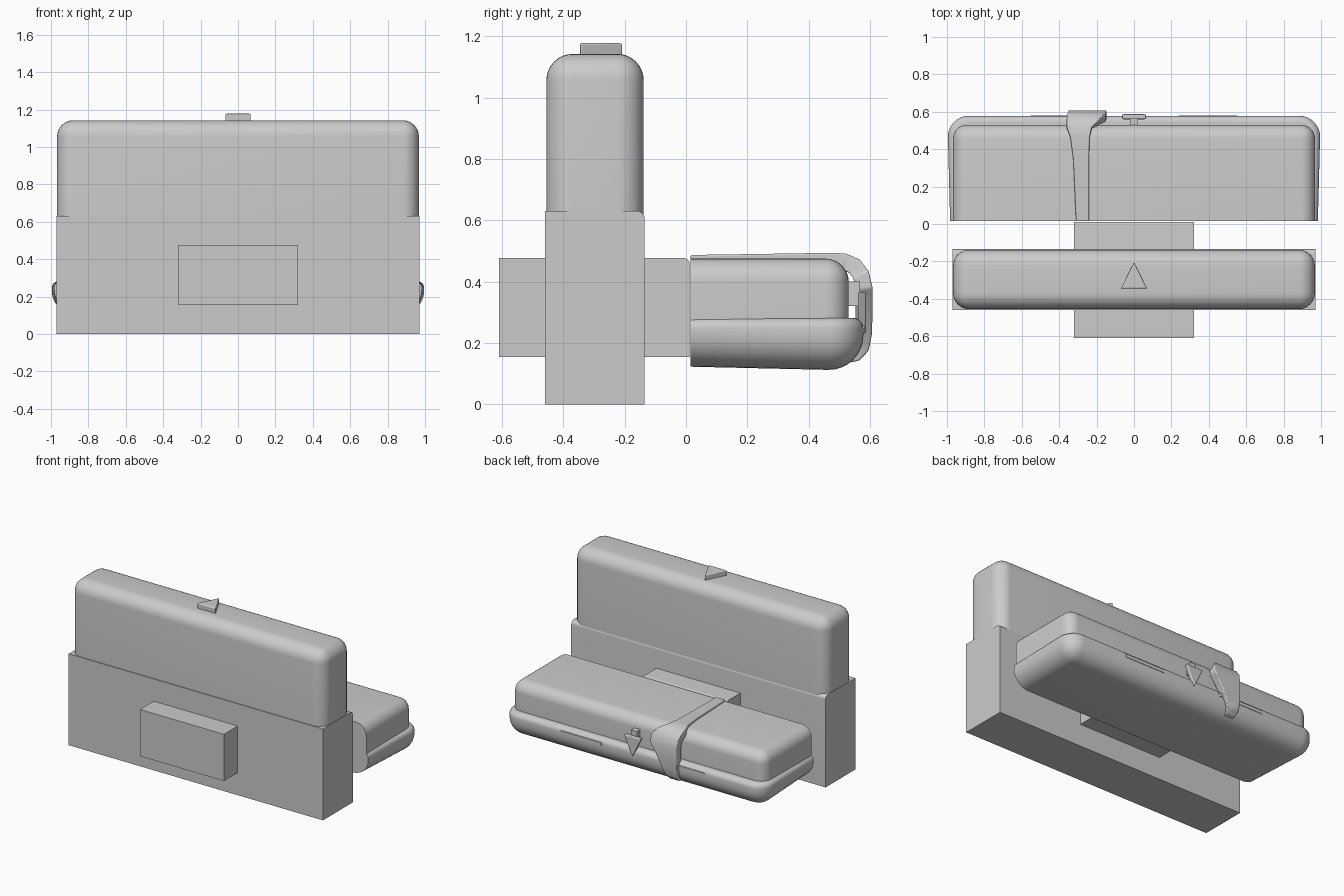
import bpy, bmesh
from mathutils import Vector

if "Cube" in bpy.data.objects:
    bpy.data.objects.remove(bpy.data.objects["Cube"])


def finish(name, bm, bevel=0):
    bmesh.ops.recalc_face_normals(bm, faces=bm.faces)
    me = bpy.data.meshes.new(name)
    bm.to_mesh(me)
    bm.free()
    ob = bpy.data.objects.new(name, me)
    bpy.context.collection.objects.link(ob)
    bpy.ops.object.select_all(action='DESELECT')
    ob.select_set(True)
    bpy.context.view_layer.objects.active = ob
    bpy.ops.object.shade_smooth_by_angle(angle=0.6)
    if bevel:
        m = ob.modifiers.new("soft_edges", 'BEVEL')
        m.width, m.segments = bevel, 3
        m.limit_method = 'ANGLE'
    return ob


def block(name, lo, hi, rounds=(), shape=None):
    """Box; rounds = list of (edge test on its two points, radius); shape moves corners."""
    bm = bmesh.new()
    bmesh.ops.create_cube(bm, size=1)
    for v in bm.verts:
        v.co = Vector([lo[i] if v.co[i] < 0 else hi[i] for i in range(3)])
    if shape:
        for v in bm.verts:
            shape(v.co)
    for test, r in rounds:
        edges = [e for e in bm.edges if test(e.verts[0].co, e.verts[1].co)]
        bmesh.ops.bevel(bm, geom=edges, offset=r, offset_type='OFFSET',
                        segments=8, profile=0.5, affect='EDGES', clamp_overlap=True)
    return finish(name, bm)


def prism(name, pts, depth, bevel):
    bm = bmesh.new()
    f = bm.faces.new([bm.verts.new(p) for p in pts])
    g = bmesh.ops.extrude_face_region(bm, geom=[f])["geom"]
    bmesh.ops.translate(bm, vec=depth, verts=[v for v in g if isinstance(v, bmesh.types.BMVert)])
    return finish(name, bm, bevel)


# Upright housing: square base and rounded upper body
block("base_body", (-.97, -.46, 0), (.97, -.135, .63),
      [(lambda a, b: min(a.z, b.z) > .62 and min(a.y, b.y) > -.14, .025)])
block("upper_body", (-.967, -.455, .6), (.967, -.138, 1.142),
      [(lambda a, b: max(a.z, b.z) > 1.1, .085)])

# Connector through the base
block("connector", (-.32, -.61, .155), (.32, .012, .477),
      [(lambda a, b: min(a.z, b.z) > .47 and min(a.y, b.y) > 0, .02)])

# Rear case, upper half
block("case_top", (-.968, .015, .27), (.968, .53, .475),
      [(lambda a, b: max(a.y, b.y) > .5 and max(a.z, b.z) > .4
        or min(a.z, b.z) > .4 and max(a.y, b.y) > .5 or
        (min(a.z, b.z) > .4 and abs(a.x - b.x) < .01), .075)])


# Rear case, lower half, tapering toward the connector
def taper(c):
    if c.y < .1:
        c.x *= .985
        if c.z < .2:
            c.z = .123


block("case_bottom", (-.998, .015, .11), (.998, .578, .282),
      [(lambda a, b: not (a.y < .1 and b.y < .1) and min(a.z, b.z) < .2, .115),
       (lambda a, b: min(a.z, b.z) > .28 and max(a.y, b.y) > .1, .035)], taper)

# Slim catches on the rear seam
for name, x0, x1 in (("left_catch", .24, .55), ("right_catch", -.55, -.2)):
    block(name, (x0, .55, .235), (x1, .581, .258))

# Strap over the case ending in a hooked clasp: y, z, x left, x right
path = [(.015, .487, -.31, -.24), (.35, .492, -.325, -.24), (.46, .494, -.34, -.238),
        (.52, .492, -.36, -.225), (.565, .473, -.36, -.18), (.595, .435, -.355, -.15),
        (.608, .38, -.35, -.148), (.608, .31, -.35, -.195), (.606, .23, -.35, -.235),
        (.595, .175, -.348, -.26), (.565, .143, -.345, -.272), (.525, .135, -.34, -.28)]
bm = bmesh.new()
rings = []
for i, (y, z, xl, xr) in enumerate(path):
    a, b = path[max(i - 1, 0)], path[min(i + 1, len(path) - 1)]
    n = Vector((0, b[1] - a[1], -(b[0] - a[0]))).normalized() * .055
    p = Vector((0, y, z))
    q = p + n
    rings.append([bm.verts.new((x, v.y, v.z)) for x, v in ((xl, p), (xr, p), (xr, q), (xl, q))])
for r, s in zip(rings, rings[1:]):
    for k in range(4):
        bm.faces.new((r[k], r[(k + 1) % 4], s[(k + 1) % 4], s[k]))
bm.faces.new(rings[0])
bm.faces.new(rings[-1])
finish("strap_clasp", bm, .014)

# Triangular buttons on the roof and the case
prism("roof_button", [(-.07, -.345, 1.13), (.07, -.345, 1.13), (0, -.205, 1.13)], (0, 0, .048), .007)
prism("case_button", [(-.065, .56, .365), (.065, .56, .365), (0, .56, .228)], (0, .027, 0), .006)
block("case_button_stem", (-.022, .5, .32), (.022, .567, .4))
